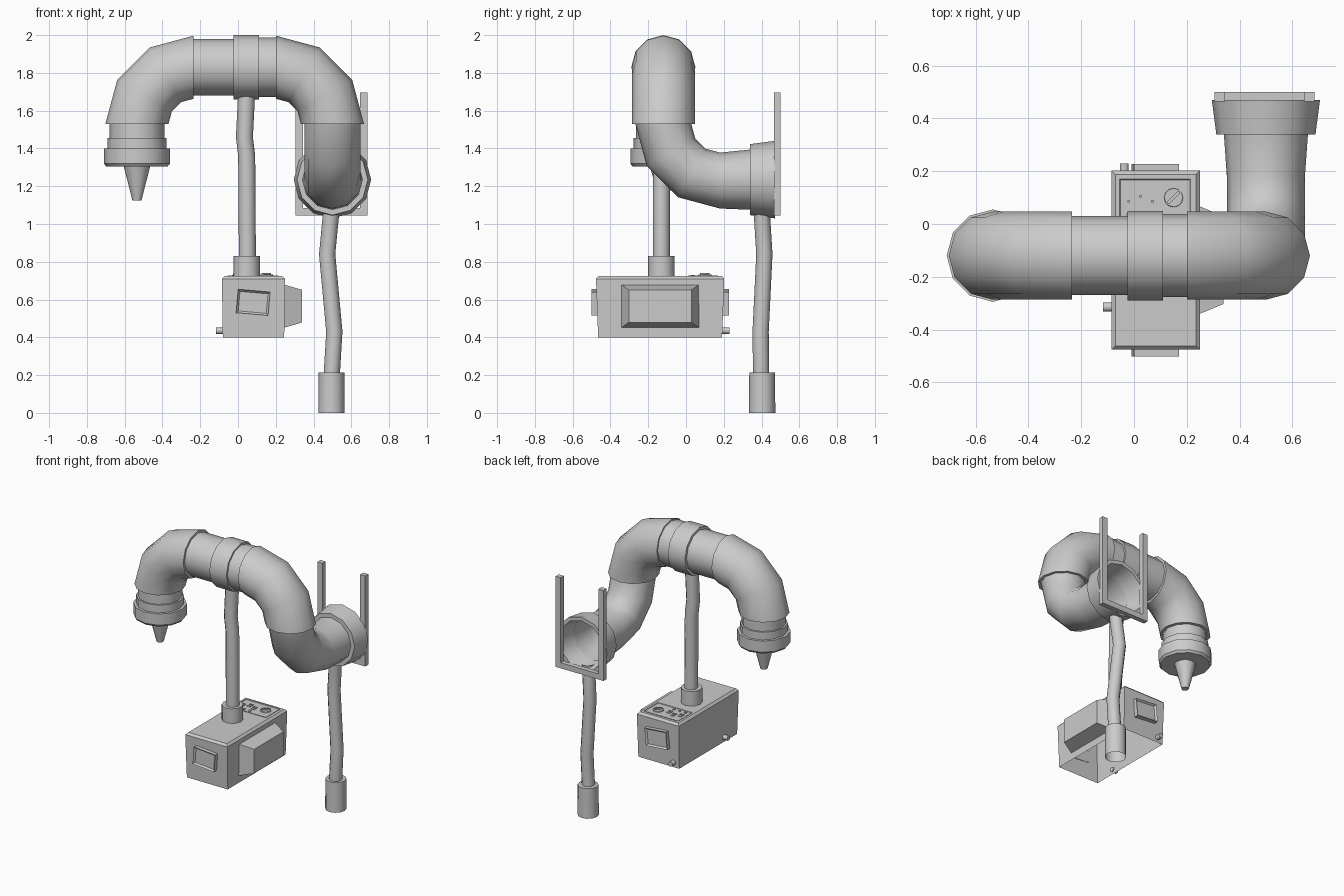
import bpy, bmesh
from math import sin, cos, pi, radians
from mathutils import Vector, Matrix

cube = bpy.data.objects.get("Cube")
if cube:
    bpy.data.objects.remove(cube, do_unlink=True)

X, Y, Z = Vector((1, 0, 0)), Vector((0, 1, 0)), Vector((0, 0, 1))


def finish(name, bm, smooth=False, fix_normals=True):
    if fix_normals:
        bmesh.ops.recalc_face_normals(bm, faces=bm.faces[:])
    mesh = bpy.data.meshes.new(name)
    bm.to_mesh(mesh)
    bm.free()
    obj = bpy.data.objects.new(name, mesh)
    bpy.context.collection.objects.link(obj)
    if smooth:
        bpy.ops.object.select_all(action='DESELECT')
        obj.select_set(True)
        bpy.context.view_layer.objects.active = obj
        bpy.ops.object.shade_smooth_by_angle(angle=radians(35))
    return obj


def sweep(name, rings, side, caps=(True, True), sides=12):
    """Skin rings given as (centre, axis, radius)."""
    bm = bmesh.new()
    loops = []
    for centre, axis, radius in rings:
        axis = Vector(axis).normalized()
        u = (side - axis * side.dot(axis)).normalized()
        v = axis.cross(u)
        loops.append([bm.verts.new(Vector(centre) + radius * (
            u * cos(2 * pi * i / sides) + v * sin(2 * pi * i / sides)))
            for i in range(sides)])
    for a, b in zip(loops, loops[1:]):
        for i in range(sides):
            j = (i + 1) % sides
            bm.faces.new((a[i], a[j], b[j], b[i]))
    if caps[0]:
        bm.faces.new(loops[0][::-1])
    if caps[1]:
        bm.faces.new(loops[-1])
    return finish(name, bm, True)


def lathe(name, origin, axis, profile, caps=(True, True), sides=12):
    """Profile of (distance along axis, radius)."""
    side = Y if abs(axis.y) < 0.5 else X
    rings = [(Vector(origin) + axis * d, axis, r) for d, r in profile]
    return sweep(name, rings, side, caps, sides)


def arc(centre, start, end, bend, radius):
    """Quarter bend in three straight segments."""
    rings = []
    for k in range(4):
        a = k * pi / 6
        offset = start * cos(a) + end * sin(a)
        rings.append((Vector(centre) + offset * bend,
                      end * cos(a) - start * sin(a), radius))
    return rings


def hose(name, points, radius):
    pts = [Vector(p) for p in points]
    rings = []
    for i, p in enumerate(pts):
        tangent = pts[min(i + 1, len(pts) - 1)] - pts[max(i - 1, 0)]
        rings.append((p, tangent, radius))
    return sweep(name, rings, X, (False, False))


def box(name, lo, hi):
    lo, hi = Vector(lo), Vector(hi)
    bm = bmesh.new()
    bmesh.ops.create_cube(bm, size=1)
    bmesh.ops.scale(bm, vec=hi - lo, verts=bm.verts)
    bmesh.ops.translate(bm, vec=(lo + hi) / 2, verts=bm.verts)
    return finish(name, bm)


def framed_panel(name, centre, size, facing, rim, recess, spin=None):
    """Block whose facing side has a raised rim around a sunk face."""
    bm = bmesh.new()
    bmesh.ops.create_cube(bm, size=1)
    bmesh.ops.scale(bm, vec=size, verts=bm.verts)
    bm.normal_update()
    face = max(bm.faces, key=lambda f: f.normal.dot(facing))
    bmesh.ops.inset_region(bm, faces=[face], thickness=rim)
    bmesh.ops.translate(bm, vec=-facing * recess, verts=face.verts)
    if spin:
        bmesh.ops.rotate(bm, matrix=spin, verts=bm.verts)
    bmesh.ops.translate(bm, vec=centre, verts=bm.verts)
    return finish(name, bm)


# Overhead pipe with its collar and two bends
lathe("crossbar_pipe", (-0.25, -0.12, 1.83), X, [(0, 0.15), (0.47, 0.15)])
lathe("crossbar_collar", (-0.025, -0.12, 1.83), X, [(0, 0.17), (0.135, 0.17)])
lathe("crossbar_sleeve", (0.11, -0.12, 1.83), X, [(0, 0.157), (0.09, 0.157)])
sweep("nozzle_elbow", arc((-0.235, -0.12, 1.53), Z, -X, 0.3, 0.167), Y)
sweep("upper_elbow", arc((0.2, -0.12, 1.53), Z, X, 0.3, 0.167), Y)

# Lower bend running back into the open flange
lower = arc((0.5, 0.18, 1.53), -Y, -Z, 0.3, 0.148)
lower.append(((0.5, 0.35, 1.235), Y, 0.16))
sweep("lower_elbow", lower, X, (True, False))
lathe("rear_flange", (0.5, 0.34, 1.235), Y,
      [(0, 0.155), (0, 0.188), (0.13, 0.205), (0.13, 0.178), (0, 0.155)],
      (False, False))

# U-shaped rear bracket
for label, x in (("right", 0.305), ("left", 0.645)):
    box(f"bracket_post_{label}", (x, 0.465, 1.045), (x + 0.04, 0.5, 1.695))
box("bracket_base", (0.345, 0.465, 1.045), (0.645, 0.5, 1.085))

# Nozzle pointing down
lathe("nozzle_cap", (-0.535, -0.12, 1.54), -Z,
      [(0, 0.145), (0.085, 0.145), (0.085, 0.157), (0.14, 0.157),
       (0.14, 0.175), (0.22, 0.175), (0.235, 0.163)])
lathe("nozzle_spout", (-0.535, -0.12, 1.305), -Z, [(0, 0.07), (0.18, 0.024)])

# Hoses and their sockets
hose("box_hose", [(0.05, -0.13, 0.8), (0.046, -0.13, 1.36),
                  (0.034, -0.13, 1.46), (0.046, -0.13, 1.7)], 0.045)
lathe("box_hose_socket", (0.047, -0.13, 0.72), Z, [(0, 0.07), (0.11, 0.07)])
hose("floor_hose", [(0.495, 0.4, 1.08), (0.472, 0.415, 0.84),
                    (0.51, 0.395, 0.43), (0.495, 0.398, 0.18)], 0.043)
lathe("floor_hose_socket", (0.495, 0.403, 0), Z,
      [(0, 0.07), (0.215, 0.068)], (False, True))

# Control box: open underneath, narrowing slightly, softened top edges
bm = bmesh.new()
bmesh.ops.create_cube(bm, size=1)
bmesh.ops.scale(bm, vec=(0.335, 0.68, 0.325), verts=bm.verts)
for v in bm.verts:
    if v.co.z < 0:
        v.co.x *= 0.97
        v.co.y *= 0.965
bm.normal_update()
bottom = min(bm.faces, key=lambda f: f.normal.z)
top_edges = [e for e in bm.edges if all(v.co.z > 0 for v in e.verts)]
bmesh.ops.delete(bm, geom=[bottom], context='FACES')
bmesh.ops.bevel(bm, geom=top_edges, offset=0.015, segments=1, affect='EDGES')
bmesh.ops.translate(bm, vec=(0.082, -0.137, 0.5625), verts=bm.verts)
finish("control_box", bm, fix_normals=False)

# Tapered housing on the box's left side
bm = bmesh.new()
bmesh.ops.create_cube(bm, size=1)
bmesh.ops.scale(bm, vec=(0.1, 0.415, 0.23), verts=bm.verts)
for v in bm.verts:
    if v.co.x > 0:
        v.co.y *= 0.8
        v.co.z *= 0.75
bmesh.ops.translate(bm, vec=(0.29, -0.137, 0.565), verts=bm.verts)
finish("side_housing", bm)

# Tilted screens at front and back
tilt = Matrix.Rotation(radians(5), 3, 'Y')
for label, y, facing in (("front", -0.484, -Y), ("back", 0.21, Y)):
    framed_panel(f"{label}_screen", (0.08, y, 0.585), (0.17, 0.035, 0.125),
                 facing, 0.015, 0.012, tilt)

# Small side and rear knobs
lathe("side_knob", (-0.075, -0.315, 0.435), -X, [(0, 0.017), (0.042, 0.017)])
lathe("rear_knob", (-0.037, 0.18, 0.435), Y, [(0, 0.017), (0.05, 0.017)])

# Top control panel: rim, dial, switches and buttons
framed_panel("top_panel", (0.08, 0.09, 0.723), (0.27, 0.16, 0.01),
             Z, 0.006, 0.004)
lathe("dial", (0.15, 0.1, 0.72), Z, [(0, 0.037), (0.012, 0.035)])
grip = framed_panel("dial_grip", (0, 0, 0), (0.06, 0.012, 0.01), Z, 0.002, 0.0)
grip.location = (0.15, 0.1, 0.735)
grip.rotation_euler.z = radians(45)
for i in range(3):
    x = -0.02 + 0.045 * i
    y = 0.085 + 0.02 * (i % 2)
    box(f"switch_slot_{i + 1}", (x - 0.012, y - 0.02, 0.72),
        (x + 0.012, y + 0.02, 0.73))
    lathe(f"switch_{i + 1}", (x, y, 0.725), Z, [(0, 0.006), (0.014, 0.006)], sides=6)
    lathe(f"button_{i + 1}", (x, 0.035, 0.72), Z, [(0, 0.009), (0.011, 0.009)], sides=8)
